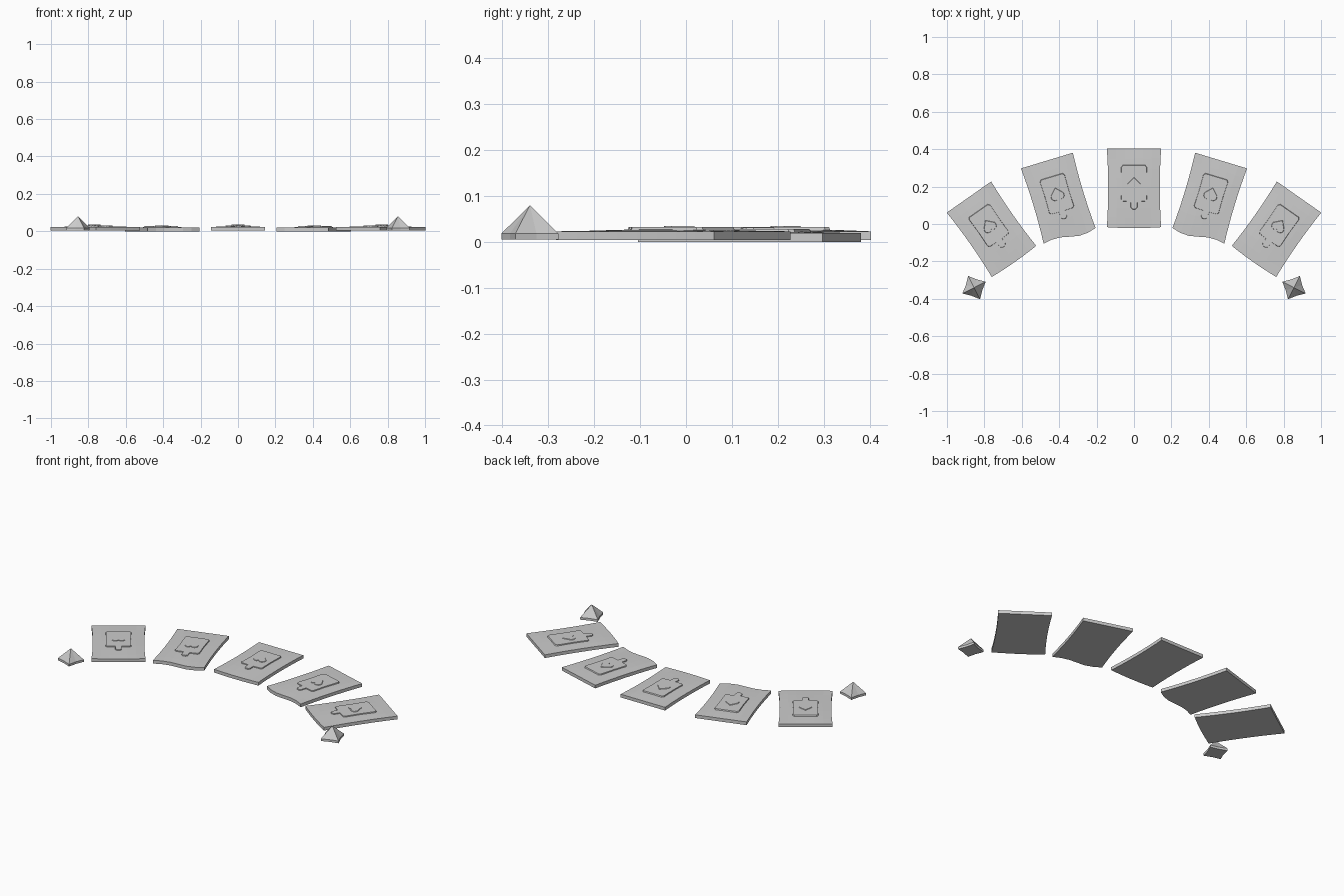
import bpy, bmesh, math
from mathutils import Matrix, Vector

if "Cube" in bpy.data.objects:
    bpy.data.objects.remove(bpy.data.objects["Cube"])

grey = bpy.data.materials.new("stone grey")
grey.diffuse_color = (0.6, 0.6, 0.6, 1)
grey.use_nodes = True
grey.node_tree.nodes["Principled BSDF"].inputs["Base Color"].default_value = grey.diffuse_color


def finish(name, bm, matrix):
    bm.transform(matrix)
    bmesh.ops.recalc_face_normals(bm, faces=bm.faces)
    me = bpy.data.meshes.new(name)
    bm.to_mesh(me)
    bm.free()
    me.materials.append(grey)
    ob = bpy.data.objects.new(name, me)
    bpy.context.collection.objects.link(ob)


def prism(name, outline, z0, z1, taper, matrix):
    """Extruded outline whose top is pulled in slightly."""
    bm = bmesh.new()
    low = [bm.verts.new((x, y, z0)) for x, y in outline]
    cy = sum(p[1] for p in outline) / len(outline)
    high = [bm.verts.new((x * taper, cy + (y - cy) * taper, z1)) for x, y in outline]
    bm.faces.new(low)
    bm.faces.new(high)
    n = len(low)
    for i in range(n):
        bm.faces.new((low[i], low[(i + 1) % n], high[(i + 1) % n], high[i]))
    finish(name, bm, matrix)


def mirrored(half):
    return half + [(-x, y) for x, y in reversed(half) if abs(x) > 1e-6]


# half outlines (right side), from the bottom to the top
PADDLE = mirrored([(0.008, -0.118), (0.018, -0.108), (0.018, -0.075), (0.062, -0.073),
                   (0.071, -0.064), (0.069, 0.02), (0.071, 0.115), (0.062, 0.126)])
HEART = mirrored([(0.0, 0.001), (0.012, -0.011), (0.027, -0.010), (0.040, 0.003),
                  (0.040, 0.022), (0.0, 0.064)])


def card(name, x, y, angle, z, wave, flip):
    m = Matrix.Translation((x, y, z)) @ Matrix.Rotation(math.radians(angle), 4, 'Z')
    if flip:
        m = Matrix.Scale(-1, 4, Vector((1, 0, 0))) @ m
    # worn slab: pinched sides, wavy lower edge, slightly crowned top
    bm = bmesh.new()
    nx, ny = 6, 8
    layers = []
    for top in (0, 1):
        grid = []
        for j in range(ny + 1):
            v = 2 * j / ny - 1
            row = []
            for i in range(nx + 1):
                u = 2 * i / nx - 1
                px = u * (0.145 - 0.007 * (1 - v * v))
                py = v * 0.21
                if v < 0:
                    py += v * (0.005 * (1 - u * u) + wave * math.sin(math.pi * u))
                pz = 0.019 + 0.005 * (1 - u * u) * (1 - v * v) if top else 0.0
                row.append(bm.verts.new((px, py, pz)))
            grid.append(row)
        layers.append(grid)
        for j in range(ny):
            for i in range(nx):
                bm.faces.new((grid[j][i], grid[j][i + 1], grid[j + 1][i + 1], grid[j + 1][i]))
    rim = ([(0, i) for i in range(nx)] + [(j, nx) for j in range(ny)]
           + [(ny, i) for i in range(nx, 0, -1)] + [(j, 0) for j in range(ny, 0, -1)])
    lo, hi = layers
    for k, (a, b) in enumerate(rim):
        c, d = rim[(k + 1) % len(rim)]
        bm.faces.new((lo[a][b], lo[c][d], hi[c][d], hi[a][b]))
    finish(name + "_slab", bm, m)
    # raised paddle-shaped panel with a heart on it
    prism(name + "_panel", PADDLE, 0.012, 0.028, 0.95, m)
    prism(name + "_heart", HEART, 0.022, 0.031, 0.85, m)


def spike(name, flip):
    # four-pointed pyramid with concave sides and a thin lip
    m = Matrix.Translation((-0.855, -0.34, 0))
    if flip:
        m = Matrix.Scale(-1, 4, Vector((1, 0, 0))) @ m
    bm = bmesh.new()
    rings = []
    for z in (0.005, 0.018):
        ring = []
        for k in range(8):
            a = math.radians(27 + 45 * k)
            r = 0.046 if k % 2 else 0.070
            ring.append(bm.verts.new((r * math.cos(a), r * math.sin(a), z)))
        rings.append(ring)
    apex = bm.verts.new((0, 0, 0.08))
    lo, hi = rings
    bm.faces.new(lo)
    for k in range(8):
        n = (k + 1) % 8
        bm.faces.new((lo[k], lo[n], hi[n], hi[k]))
        bm.faces.new((hi[k], hi[n], apex))
    finish(name, bm, m)


# fan of five cards, side ones mirrored
card("centre_card", 0, 0.193, 0, 0.004, 0, False)
for side, flip in (("left", False), ("right", True)):
    card(side + "_inner_card", -0.405, 0.138, 16.8, 0.0, 0.012, flip)
    card(side + "_outer_card", -0.762, -0.028, 35, 0.004, 0, flip)
    spike(side + "_spike", flip)
